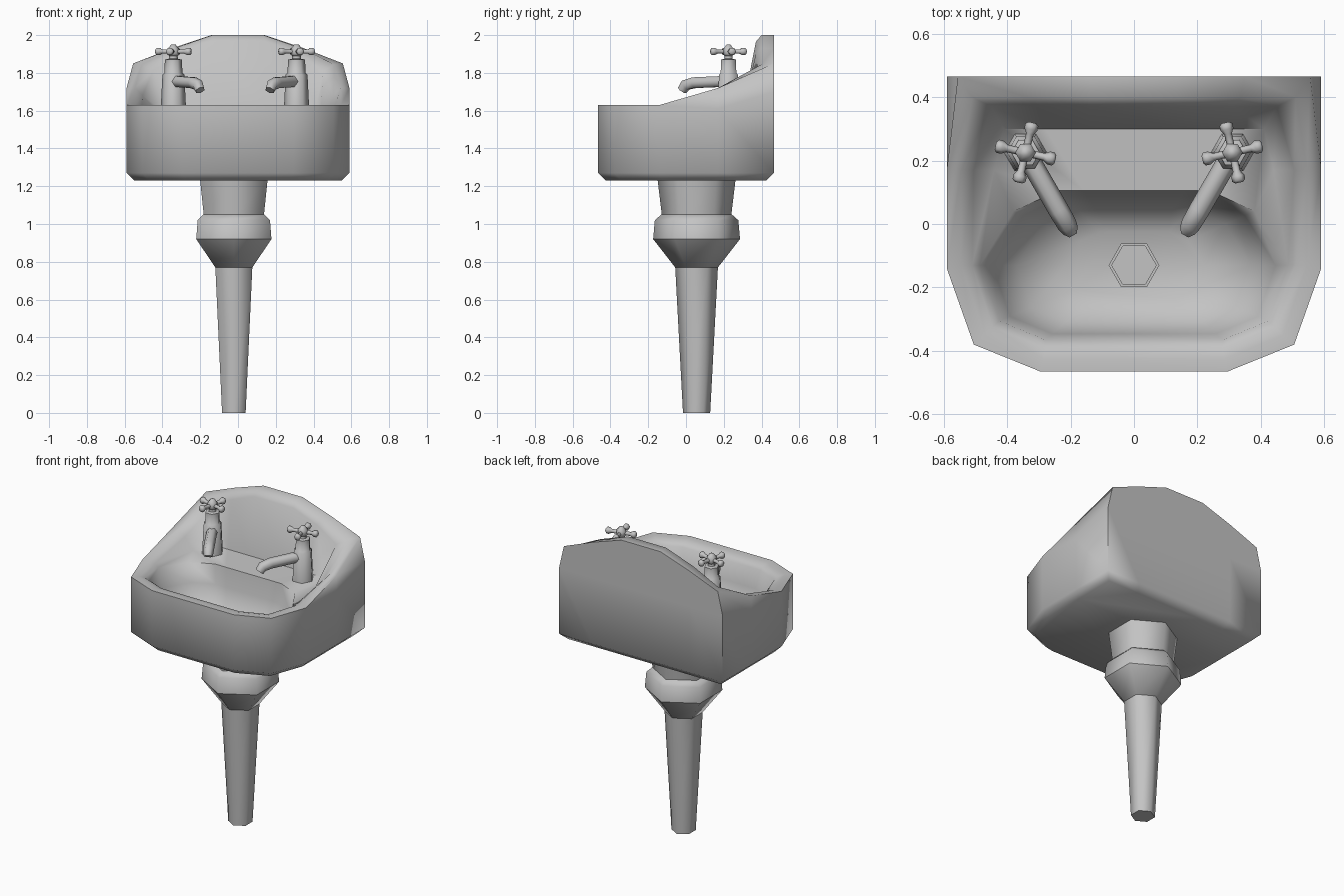
import bpy, bmesh, math
from mathutils import Vector, Matrix

cube = bpy.data.objects.get("Cube")
if cube:
    bpy.data.objects.remove(cube)

grey = bpy.data.materials.new("light_grey_ceramic")
grey.use_nodes = True
grey.diffuse_color = (0.55, 0.55, 0.55, 1)
grey.node_tree.nodes["Principled BSDF"].inputs["Base Color"].default_value = grey.diffuse_color


def finish(bm, name, angle=65):
    """Turn a bmesh into a smooth shaded object."""
    bmesh.ops.recalc_face_normals(bm, faces=bm.faces)
    mesh = bpy.data.meshes.new(name)
    bm.to_mesh(mesh)
    bm.free()
    mesh.materials.append(grey)
    ob = bpy.data.objects.new(name, mesh)
    bpy.context.collection.objects.link(ob)
    bpy.ops.object.select_all(action="DESELECT")
    ob.select_set(True)
    bpy.context.view_layer.objects.active = ob
    bpy.ops.object.shade_smooth_by_angle(angle=math.radians(angle))
    return ob


def loft(bm, rings, cap_start=True, cap_end=True):
    """Bridge closed rings that all have the same point count."""
    loops = [[bm.verts.new(p) for p in ring] for ring in rings]
    n = len(loops[0])
    for a, b in zip(loops, loops[1:]):
        for i in range(n):
            j = (i + 1) % n
            bm.faces.new((a[i], a[j], b[j], b[i]))
    if cap_start:
        bm.faces.new(loops[0])
    if cap_end:
        bm.faces.new(loops[-1])


def hex_ring(center, radius, z, turn=0.0):
    return [(center[0] + radius * math.cos(turn + i * math.pi / 3),
             center[1] + radius * math.sin(turn + i * math.pi / 3), z) for i in range(6)]


def hex_turned(bm, center, profile, turn=0.0):
    loft(bm, [hex_ring(center, r, z, turn) for r, z in profile])


def mirrored(half):
    return half + [(-x, y, z) for x, y, z in reversed(half)]


# Basin: half outlines running from the back middle round to the front
plan = [(.14, .465), (.35, .465), (.59, .465), (.59, .17),
        (.59, -.14), (.505, -.38), (.295, -.465)]
foot = [(x - .04 * x / .59, y - math.copysign(.04, y) * min(1, abs(y) / .3), 1.23) for x, y in plan]
wall_low = [(x, y, 1.27) for x, y in plan]
wall_high = [(x, y, 1.70 if y > .4 else 1.61) for x, y in plan]
rim_z = [2.0, 1.93, 1.85, 1.72, 1.63, 1.63, 1.63]
rim_outer = [(min(x, .555) if y > .4 else x, y, z) for (x, y), z in zip(plan, rim_z)]
rim_inner = [(.135, .40, 2.0), (.335, .40, 1.93), (.51, .40, 1.845), (.545, .17, 1.72),
             (.545, -.13, 1.63), (.47, -.35, 1.63), (.285, -.425, 1.63)]
splash = [(.14, .37, 1.965), (.31, .37, 1.9), (.45, .37, 1.81), (.505, .17, 1.68),
          (.51, -.13, 1.62), (.445, -.325, 1.62), (.28, -.39, 1.62)]
deck = [(.14, .30, 1.61), (.28, .30, 1.61), (.41, .30, 1.61), (.44, .17, 1.61),
        (.485, -.13, 1.6), (.425, -.305, 1.6), (.28, -.365, 1.6)]
bowl = [(.08, .105, 1.6), (.16, .105, 1.6), (.24, .105, 1.6), (.38, .04, 1.6)] + deck[4:]
rings = [foot, wall_low, wall_high, rim_outer, rim_inner, splash, deck, bowl]
for scale, z in ((.92, 1.48), (.76, 1.36), (.45, 1.31)):
    rings.append([(x * scale, -.13 + (y + .13) * scale, z) for x, y, _ in bowl])
bm = bmesh.new()
loft(bm, [mirrored(r) for r in rings])
bmesh.ops.remove_doubles(bm, verts=bm.verts, dist=.0005)
finish(bm, "basin", 70)

# Drain: raised hexagonal ring with a recessed plate
bm = bmesh.new()
hex_turned(bm, (0, -.13), [(.08, 1.29), (.08, 1.325), (.07, 1.325), (.07, 1.318)])
finish(bm, "drain", 30)

# Pedestal: stacked hexagonal sections
for name, profile in {
    "pedestal_pole": [(.072, 0), (.113, .77)],
    "pedestal_flare": [(.113, .77), (.23, .92)],
    "pedestal_collar": [(.23, .92), (.221, 1.02), (.187, 1.05)],
    "pedestal_neck": [(.183, 1.04), (.207, 1.24)],
}.items():
    bm = bmesh.new()
    hex_turned(bm, (-.022, .056), profile, math.pi / 6)
    finish(bm, name)


def tap(side, label):
    cx, cy = -.016 + side * .326, .225
    heading = Vector((-side * .5, -.866, 0))
    turn = math.atan2(heading.y, heading.x)

    # Body column
    bm = bmesh.new()
    hex_turned(bm, (cx, cy), [(.068, 1.59), (.058, 1.79), (.048, 1.80), (.045, 1.87),
                              (.024, 1.875), (.022, 1.90)], turn)
    finish(bm, label + "_tap_body", 62)

    # Cross handle: hub and four flared arms
    bm = bmesh.new()
    hex_turned(bm, (cx, cy), [(.024, 1.89), (.032, 1.90), (.032, 1.925), (.012, 1.95)], turn)
    for k in range(4):
        swing = Matrix.Translation((cx, cy, 1.913)) @ Matrix.Rotation(
            side * math.radians(13) + k * math.pi / 2, 4, "Z")
        arm = [[swing @ Vector((d, y, z)) for y, z, _ in hex_ring((0, 0), r, 0)]
               for d, r in ((.02, .012), (.06, .012), (.075, .021), (.09, .021), (.097, .012))]
        loft(bm, arm)
    finish(bm, label + "_tap_handle")

    # Spout: tube that bends down at its tip
    path = bpy.data.curves.new(label + "_tap_spout", "CURVE")
    path.dimensions = "3D"
    path.bevel_depth = .033
    path.bevel_resolution = 1
    path.use_fill_caps = True
    path.materials.append(grey)
    line = path.splines.new("POLY")
    points = [(.02, 1.755, 1), (.21, 1.748, 1), (.262, 1.735, .95), (.283, 1.708, .8)]
    line.points.add(len(points) - 1)
    for point, (d, z, r) in zip(line.points, points):
        point.co = (cx + heading.x * d, cy + heading.y * d, z, 1)
        point.radius = r
    line.use_smooth = True
    bpy.context.collection.objects.link(bpy.data.objects.new(label + "_tap_spout", path))


tap(1, "left")
tap(-1, "right")
